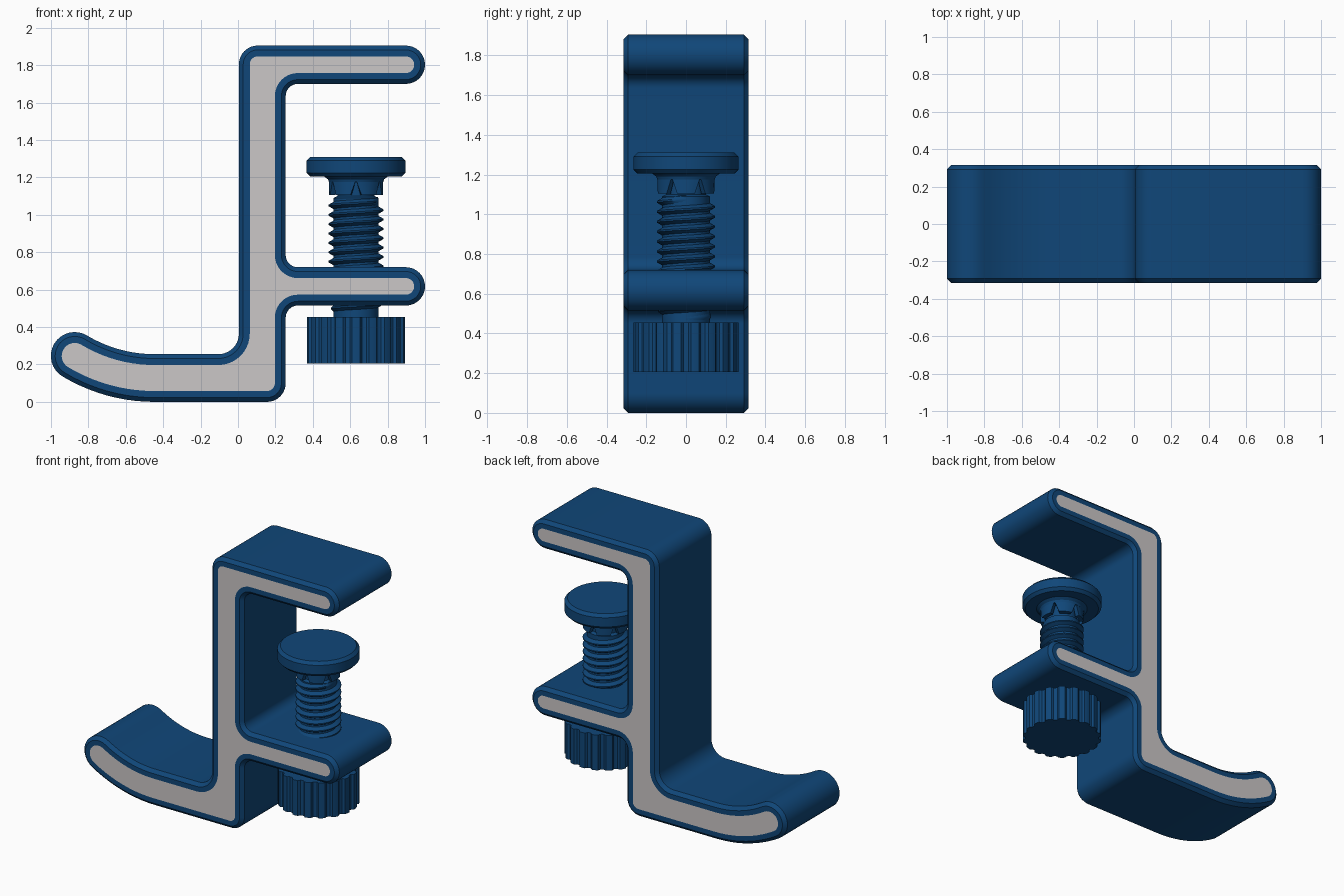
import bpy, bmesh
from math import cos, sin, pi, radians, tau

if "Cube" in bpy.data.objects:
    bpy.data.objects.remove(bpy.data.objects["Cube"])


def material(name, rgb):
    m = bpy.data.materials.new(name)
    m.use_nodes = True
    m.diffuse_color = (*rgb, 1)
    m.node_tree.nodes["Principled BSDF"].inputs["Base Color"].default_value = (*rgb, 1)
    return m


BLUE = material("deep blue", (0.005, 0.062, 0.19))
GREY = material("light grey", (0.6, 0.57, 0.57))


def finish(bm, name, mats=(BLUE,), smooth=30):
    bmesh.ops.recalc_face_normals(bm, faces=bm.faces)
    mesh = bpy.data.meshes.new(name)
    bm.to_mesh(mesh)
    bm.free()
    for m in mats:
        mesh.materials.append(m)
    ob = bpy.data.objects.new(name, mesh)
    bpy.context.collection.objects.link(ob)
    bpy.ops.object.select_all(action='DESELECT')
    bpy.context.view_layer.objects.active = ob
    ob.select_set(True)
    bpy.ops.object.shade_smooth_by_angle(angle=radians(smooth))
    return ob


def loft(bm, rings):
    """Skin closed rings of points and cap both ends; returns the caps."""
    rows = [[bm.verts.new(p) for p in ring] for ring in rings]
    for a, b in zip(rows, rows[1:]):
        for i in range(len(a)):
            j = (i + 1) % len(a)
            bm.faces.new((a[i], a[j], b[j], b[i]))
    return bm.faces.new(rows[0]), bm.faces.new(rows[-1])


# Bracket outline: arcs joined by straight runs, as
# (centre x, centre z, radius, start angle, end angle, sign); sign -1 is an inside corner
POST, ARM, FIL = 0.255, 0.1025, 0.065
HX, HZ, TILT = -0.447, 0.955, 31
turn = radians(-90 - TILT)
OUTLINE = [
    (POST - 0.1, 0.1, 0.1, -90, 0, 1),
    (POST + FIL, 0.515 - FIL, FIL, 180, 90, -1),
    (1 - ARM, 0.6175, ARM, -90, 90, 1),
    (POST + FIL, 0.72 + FIL, FIL, 270, 180, -1),
    (POST + FIL, 1.70 - FIL, FIL, 180, 90, -1),
    (1 - ARM, 1.8025, ARM, -90, 90, 1),
    (0.105, 1.805, 0.1, 90, 180, 1),
    (-0.105, 0.365, 0.11, 0, -90, -1),
    (HX, HZ, 0.70, -90, -90 - TILT, -1),
    (HX + 0.8275 * cos(turn), HZ + 0.8275 * sin(turn), 0.1275,
     90 - TILT, 270 - TILT, 1),
    (HX, HZ, 0.955, -90 - TILT, -90, 1),
]


def outline(inset, y):
    pts = []
    for cx, cz, r, a0, a1, sign in OUTLINE:
        r -= sign * inset
        n = 16 if abs(a1 - a0) > 100 else 10
        # the hook tip already supplies the shared end points of its arcs
        lo, hi = (0, n - 1) if r > 0.5 and sign < 0 else (1, n) if r > 0.5 else (0, n)
        for i in range(lo, hi + 1):
            a = radians(a0 + (a1 - a0) * i / n)
            pts.append((cx + r * cos(a), y, cz + r * sin(a)))
    return pts


# Bracket with chamfered rims and flush grey inlays on both sides
W, CH, INLAY = 0.315, 0.023, 0.058
bm = bmesh.new()
steps = [(INLAY, -W), (CH, -W), (0, CH - W), (0, W - CH), (CH, W), (INLAY, W)]
for cap in loft(bm, [outline(d, y) for d, y in steps]):
    cap.material_index = 1
finish(bm, "hook_bracket", (BLUE, GREY))

SX = 0.631  # screw axis


def circle(r, z, n=48):
    return [(SX + r * cos(tau * i / n), r * sin(tau * i / n), z) for i in range(n)]


# Pressure pad with its flared neck
bm = bmesh.new()
loft(bm, [circle(r, z) for r, z in [
    (0.145, 1.175), (0.15, 1.19), (0.17, 1.205), (0.245, 1.205),
    (0.265, 1.225), (0.265, 1.29), (0.245, 1.31)]])
finish(bm, "pressure_pad")

# Six socket fingers with tapered gaps between them
bm = bmesh.new()
for k in range(6):
    mid = radians(-60 + 60 * k)
    rings = []
    for half, z in ((18, 1.105), (29, 1.18)):
        arc = [mid + radians(half * t / 3) for t in range(-3, 4)]
        path = [(0.145, a) for a in arc] + [(0.115, a) for a in reversed(arc)]
        rings.append([(SX + r * cos(a), r * sin(a), z) for r, a in path])
    loft(bm, rings)
finish(bm, "socket_fingers")

# Screw core
bm = bmesh.new()
loft(bm, [circle(0.12, 0.44), circle(0.12, 1.09), circle(0.1, 1.1), circle(0.1, 1.19)])
finish(bm, "screw_core")

# Helical thread
bm = bmesh.new()
PITCH, SEG, TURNS = 0.05, 32, 12
rings = []
for i in range(SEG * TURNS + 1):
    a = tau * i / SEG
    z = 0.475 + PITCH * i / SEG
    grow = min(1, i / SEG, (SEG * TURNS - i) / 8)
    crest = 0.12 + 0.027 * grow
    rings.append([(SX + r * cos(a), r * sin(a), z + dz) for r, dz in
                  ((0.117, -0.021), (crest, -0.004), (crest, 0.004), (0.117, 0.021))])
loft(bm, rings)
finish(bm, "screw_thread")

# Fluted knob
bm = bmesh.new()
FLUTES = 18


def knob_ring(z):
    pts = []
    for k in range(FLUTES):
        for t, r in ((0, 0.245), (0.14, 0.248), (0.27, 0.263),
                     (0.5, 0.265), (0.73, 0.263), (0.86, 0.248)):
            a = tau * (k + t) / FLUTES
            pts.append((SX + r * cos(a), r * sin(a), z))
    return pts


loft(bm, [knob_ring(0.205), knob_ring(0.455)])
finish(bm, "fluted_knob")
